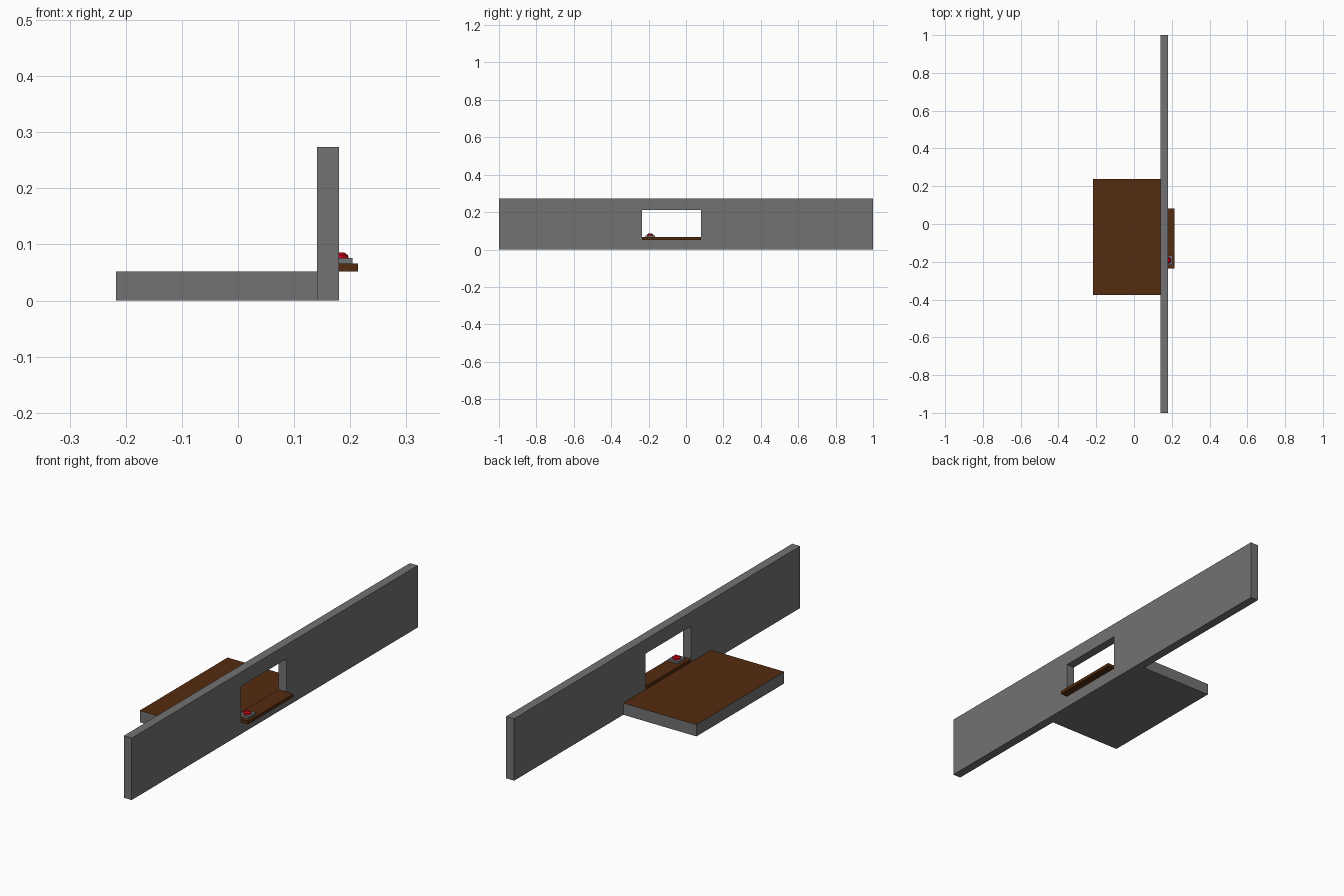
import bpy, bmesh
from math import cos, sin, pi

if "Cube" in bpy.data.objects:
    bpy.data.objects.remove(bpy.data.objects["Cube"])


def material(name, rgb):
    m = bpy.data.materials.new(name)
    m.diffuse_color = (*rgb, 1)
    m.use_nodes = True
    m.node_tree.nodes["Principled BSDF"].inputs["Base Color"].default_value = m.diffuse_color
    return m


def add_object(name, bm, *mats):
    bmesh.ops.recalc_face_normals(bm, faces=bm.faces)
    me = bpy.data.meshes.new(name)
    bm.to_mesh(me)
    bm.free()
    for m in mats:
        me.materials.append(m)
    ob = bpy.data.objects.new(name, me)
    bpy.context.collection.objects.link(ob)
    return ob


def box(name, x, y, z, *mats, top_slot=0):
    bm = bmesh.new()
    bmesh.ops.create_cube(bm, size=1)
    for v in bm.verts:
        v.co = [r[0] if c < 0 else r[1] for c, r in zip(v.co, (x, y, z))]
    bm.normal_update()
    for f in bm.faces:
        if f.normal.z > 0.9:
            f.material_index = top_slot
    return add_object(name, bm, *mats)


def lathe(name, profile, center, sides, mat):
    bm = bmesh.new()
    rings = [[bm.verts.new((center[0] + r * cos(2 * pi * i / sides),
                            center[1] + r * sin(2 * pi * i / sides), z))
              for i in range(sides)] for r, z in profile]
    for a, b in zip(rings, rings[1:]):
        for i in range(sides):
            j = (i + 1) % sides
            bm.faces.new((a[i], a[j], b[j], b[i]))
    bm.faces.new(rings[0])
    bm.faces.new(rings[-1])
    return add_object(name, bm, mat)


brown = material("brown wood", (0.09, 0.025, 0.005))
red = material("red", (0.6, 0.0, 0.01))
grey = material("grey", (0.17, 0.17, 0.17))

WALL_X = (0.141, 0.18)
HATCH_Y = (-0.236, 0.081)

# Long wall with a serving hatch cut through it
wall = box("wall", WALL_X, (-1, 1), (0, 0.274), grey)
cutter = box("hatch_cutter", (0.1, 0.25), HATCH_Y, (0.052, 0.211), grey)
cut = wall.modifiers.new("hatch", 'BOOLEAN')
cut.operation = 'DIFFERENCE'
cut.solver = 'EXACT'
cut.object = cutter
cutter.hide_render = True
cutter.hide_viewport = True

# Raised floor behind the wall: grey sides, wooden top
box("floor_platform", (-0.217, WALL_X[0]), (-0.377, 0.237), (0, 0.052),
    grey, brown, top_slot=1)

# Counter through the hatch
box("counter", (WALL_X[0], 0.214), HATCH_Y, (0.052, 0.066), brown)

# Push button on the counter
cx, cy = 0.18, -0.192
box("button_base", (cx - 0.024, cx + 0.024), (cy - 0.025, cy + 0.025),
    (0.066, 0.076), grey)
lathe("button_cap", [(0.017, 0.076), (0.016, 0.081), (0.009, 0.086)],
      (cx, cy), 16, red)
